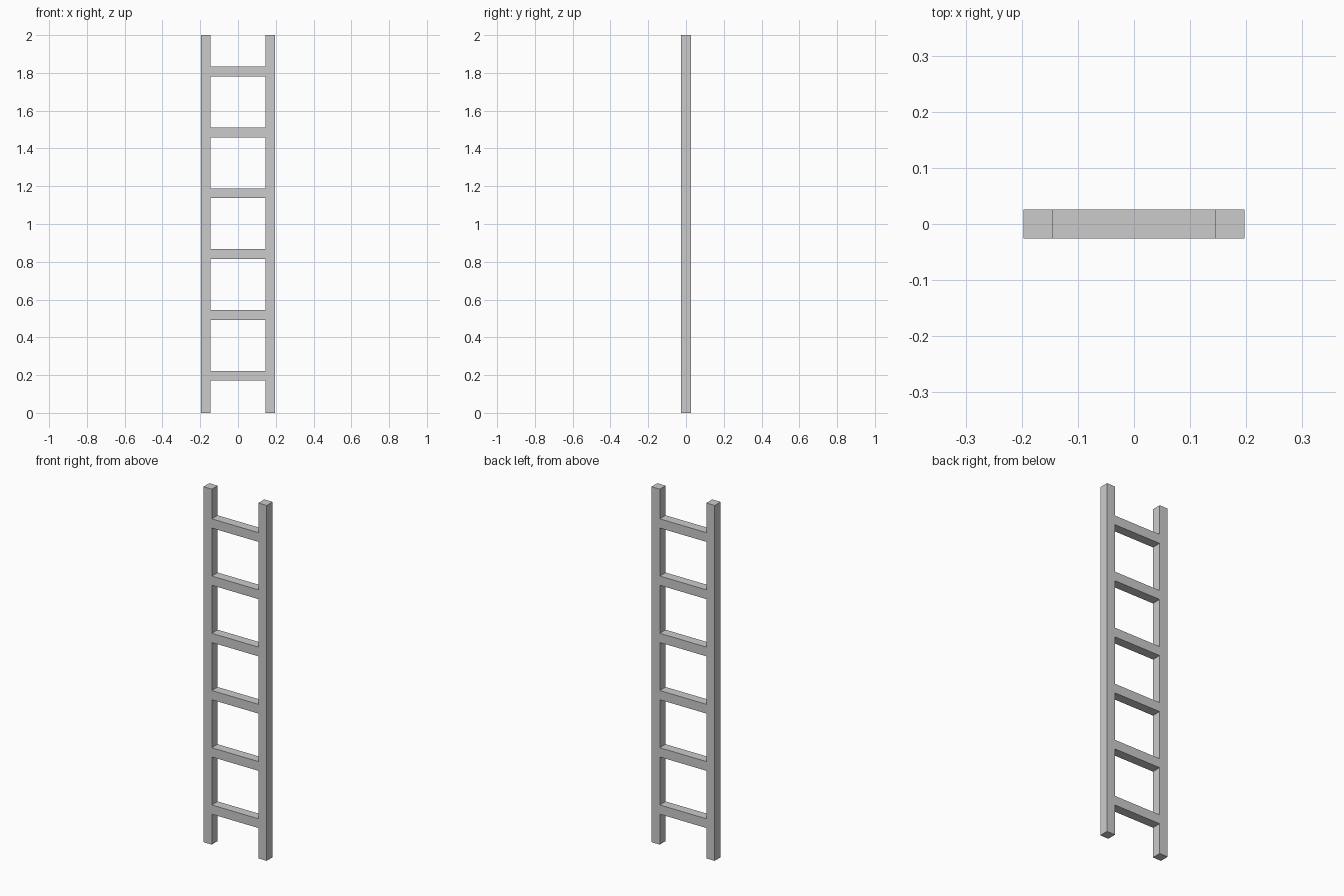
import bpy, bmesh
from mathutils import Vector

if "Cube" in bpy.data.objects:
    bpy.data.objects.remove(bpy.data.objects["Cube"])

OUTER, INNER, DEPTH = 0.197, 0.145, 0.052
HEIGHT, RUNGS, FIRST, STEP, THICK = 2.0, 6, 0.197, 0.322, 0.052

# Column and row lines of the ladder outline
xs = [-OUTER, -INNER, INNER, OUTER]
zs = [0.0]
for i in range(RUNGS):
    c = FIRST + i * STEP
    zs += [c - THICK / 2, c + THICK / 2]
zs.append(HEIGHT)

bm = bmesh.new()
grid = [[bm.verts.new((x, -DEPTH / 2, z)) for x in xs] for z in zs]

# Front face: side rails fill every row, rungs fill every other row
for r in range(len(zs) - 1):
    for c in range(3):
        if c != 1 or r % 2 == 1:
            bm.faces.new((grid[r][c], grid[r][c + 1], grid[r + 1][c + 1], grid[r + 1][c]))

# Give the frame its depth, keeping rungs flush with the rails
ext = bmesh.ops.extrude_face_region(bm, geom=bm.faces[:], use_keep_orig=True)
moved = [g for g in ext["geom"] if isinstance(g, bmesh.types.BMVert)]
bmesh.ops.translate(bm, verts=moved, vec=Vector((0, DEPTH, 0)))
bmesh.ops.recalc_face_normals(bm, faces=bm.faces[:])

mesh = bpy.data.meshes.new("ladder_frame")
bm.to_mesh(mesh)
bm.free()
bpy.context.collection.objects.link(bpy.data.objects.new("ladder_frame", mesh))
